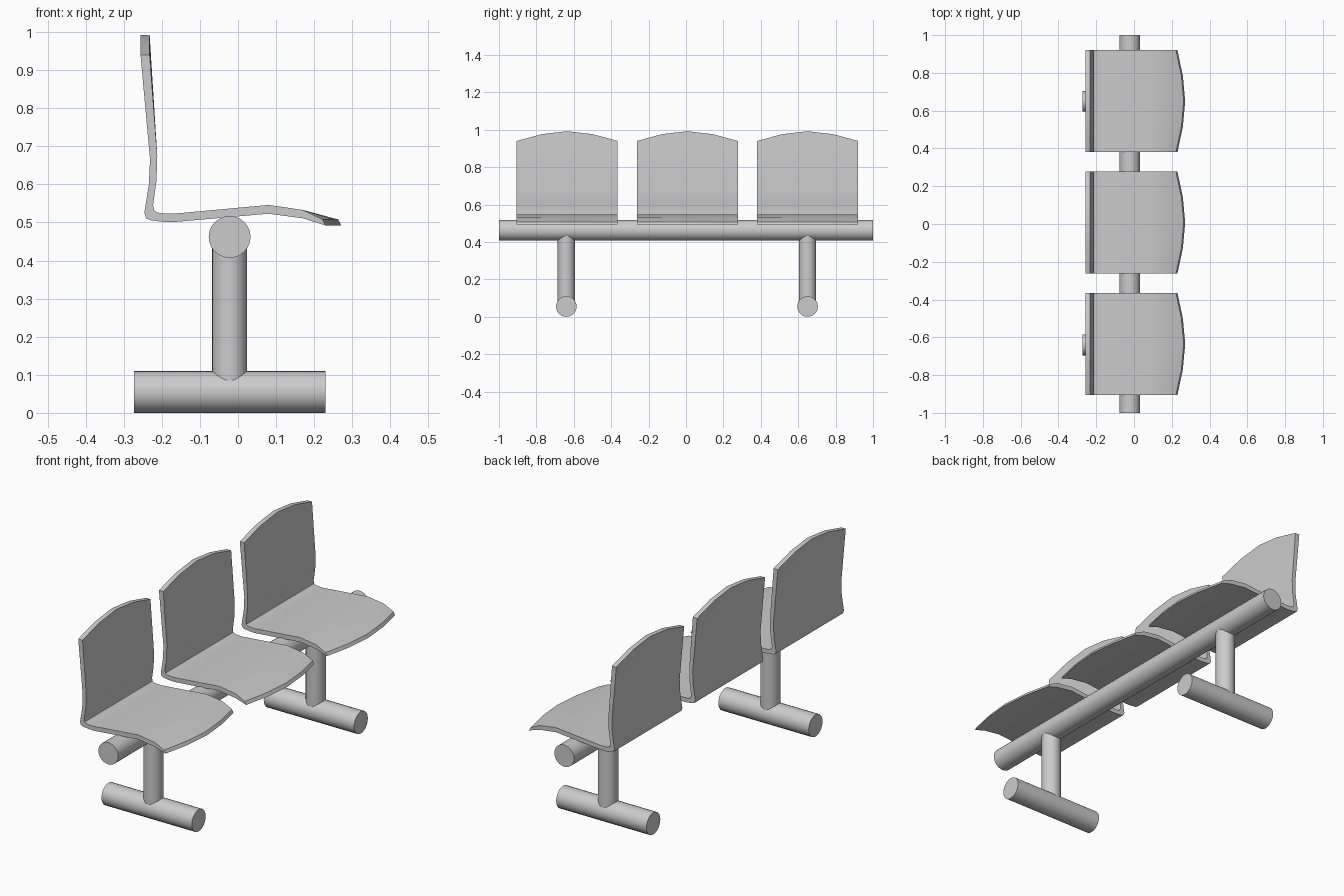
import bpy, bmesh, math
from mathutils import Matrix

if "Cube" in bpy.data.objects:
    bpy.data.objects.remove(bpy.data.objects["Cube"])

grey = bpy.data.materials.new("light grey")
grey.diffuse_color = (0.6, 0.6, 0.6, 1)
grey.use_nodes = True
grey.node_tree.nodes["Principled BSDF"].inputs["Base Color"].default_value = grey.diffuse_color

# seat shell side profile (x, z): outer side from backrest top to front lip, and inner side
OUTER = [(-.256, .94), (-.231, .665), (-.234, .60), (-.246, .525), (-.241, .511),
         (-.23, .506), (-.20, .502), (-.17, .501), (.08, .523), (.17, .511), (.23, .492)]
INNER = [(-.232, .94), (-.212, .675), (-.214, .61), (-.223, .545), (-.220, .532),
         (-.212, .526), (-.20, .524), (-.17, .523), (.08, .546), (.17, .533), (.222, .508)]
BOW = [0, .7, 1, .7, 0]      # bulge of the top and front edges across the width
WIDTH = .54


def finish(name, bm):
    bmesh.ops.recalc_face_normals(bm, faces=bm.faces)
    mesh = bpy.data.meshes.new(name)
    bm.to_mesh(mesh)
    bm.free()
    mesh.materials.append(grey)
    ob = bpy.data.objects.new(name, mesh)
    bpy.context.collection.objects.link(ob)
    bpy.context.view_layer.objects.active = ob
    ob.select_set(True)
    bpy.ops.object.shade_smooth_by_angle(angle=math.radians(35))
    ob.select_set(False)
    return ob


def pipe(name, radius, length, centre, axis):
    turn = {'x': Matrix.Rotation(math.pi / 2, 4, 'Y'),
            'y': Matrix.Rotation(math.pi / 2, 4, 'X'), 'z': Matrix()}[axis]
    bm = bmesh.new()
    bmesh.ops.create_cone(bm, cap_ends=True, segments=24, radius1=radius, radius2=radius,
                          depth=length, matrix=Matrix.Translation(centre) @ turn)
    return finish(name, bm)


def seat(name, yc):
    bm = bmesh.new()
    n = len(OUTER)
    rings = []
    for i, bow in enumerate(BOW):
        y = yc + WIDTH * (i / (len(BOW) - 1) - .5)
        ring = []
        for side in (OUTER, INNER[::-1]):
            for x, z in side:
                if z == .94:          # top edge rises in the middle
                    z += .052 * bow
                elif x > .2:          # front lip reaches forward in the middle
                    x += .041 * bow
                ring.append(bm.verts.new((x, y, z)))
        rings.append(ring)
    for a, b in zip(rings, rings[1:]):
        for k in range(2 * n):
            m = (k + 1) % (2 * n)
            bm.faces.new((a[k], a[m], b[m], b[k]))
    # side walls of the shell
    for r in (rings[0], rings[-1]):
        for k in range(n - 1):
            bm.faces.new((r[k], r[k + 1], r[-2 - k], r[-1 - k]))
    return finish(name, bm)


# three seats in a row
for label, y in (("near", -.635), ("middle", .007), ("far", .65)):
    seat(f"seat_{label}", y)

# support beam, two posts and their feet
pipe("beam", .055, 2, (-.022, 0, .462), 'y')
for label, y in (("near", -.64), ("far", .65)):
    pipe(f"post_{label}", .046, .37, (-.022, y, .265), 'z')
    pipe(f"foot_{label}", .055, .503, (-.022, y, .055), 'x')
